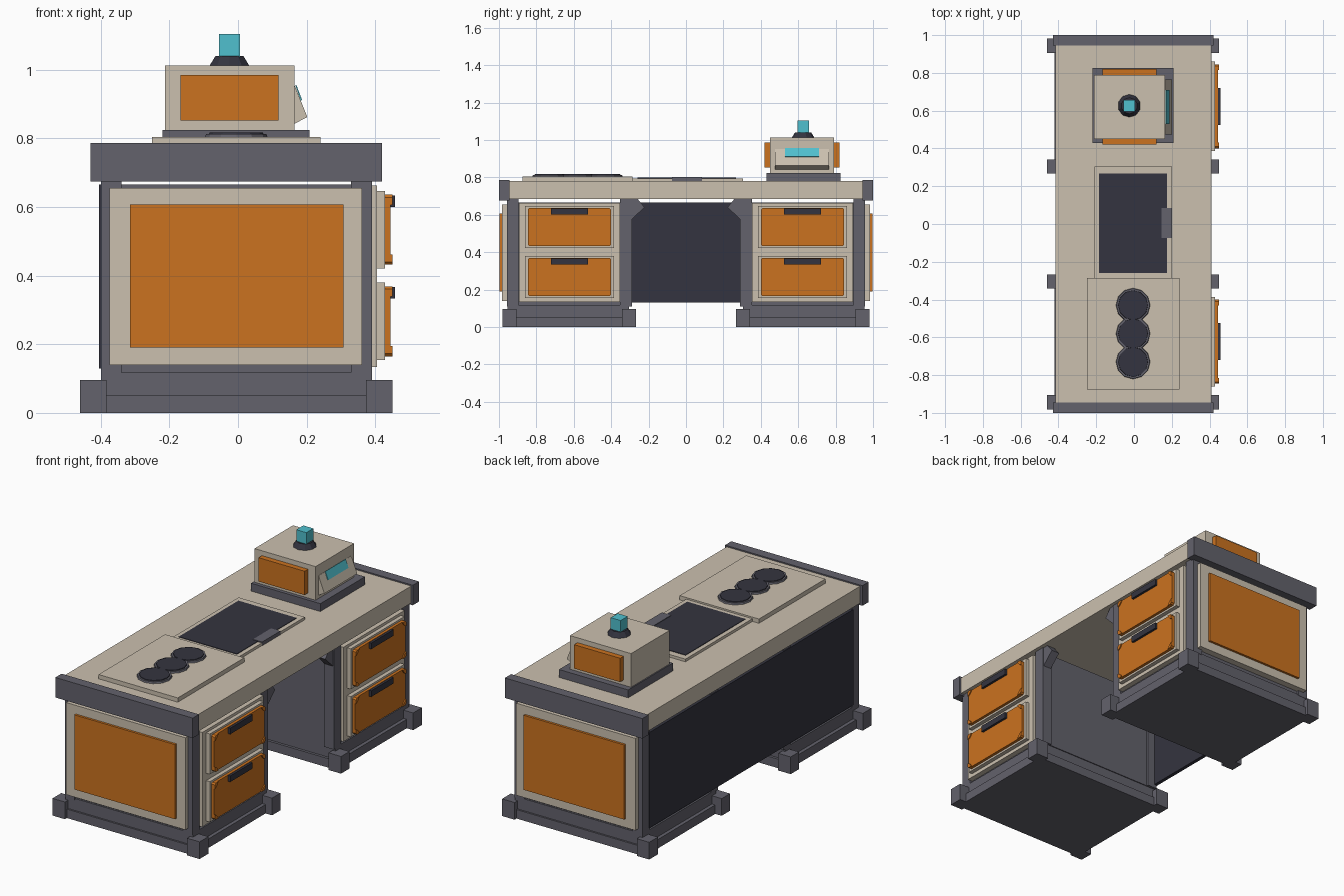
import bpy, bmesh
from math import radians
from mathutils import Matrix

if "Cube" in bpy.data.objects:
    bpy.data.objects.remove(bpy.data.objects["Cube"], do_unlink=True)


def material(name, rgb):
    m = bpy.data.materials.new(name)
    m.use_nodes = True
    m.diffuse_color = (*rgb, 1)
    m.node_tree.nodes["Principled BSDF"].inputs["Base Color"].default_value = (*rgb, 1)
    return m


CREAM = material("cream", (0.60, 0.53, 0.43))
ORANGE = material("orange", (0.60, 0.17, 0.014))
GRAY = material("steel gray", (0.125, 0.122, 0.15))
DARK = material("dark slate", (0.034, 0.034, 0.05))
CYAN = material("cyan", (0.08, 0.53, 0.62))


def finish(name, bm, mat):
    bmesh.ops.recalc_face_normals(bm, faces=bm.faces)
    me = bpy.data.meshes.new(name)
    bm.to_mesh(me)
    bm.free()
    me.materials.append(mat)
    ob = bpy.data.objects.new(name, me)
    bpy.context.collection.objects.link(ob)
    return ob


def box(name, mat, x, y, z):
    """Box from (low, high) pairs on each axis."""
    bm = bmesh.new()
    bmesh.ops.create_cube(bm, size=1)
    for v in bm.verts:
        v.co = [sum(r) / 2 + c * (r[1] - r[0]) for r, c in zip((x, y, z), v.co)]
    return finish(name, bm, mat)


def prism(name, mat, points, axis, low, high):
    """Extrude a profile along x (points are y, z) or along y (points are x, z)."""
    bm = bmesh.new()
    place = (lambda p: (low, *p)) if axis == "x" else (lambda p: (p[0], low, p[1]))
    face = bm.faces.new([bm.verts.new(place(p)) for p in points])
    out = bmesh.ops.extrude_face_region(bm, geom=[face])["geom"]
    step = (high - low, 0, 0) if axis == "x" else (0, high - low, 0)
    bmesh.ops.translate(bm, vec=step, verts=[g for g in out if isinstance(g, bmesh.types.BMVert)])
    return finish(name, bm, mat)


def disc(name, mat, x, y, z, r1, r2, sides=12):
    bm = bmesh.new()
    bmesh.ops.create_cone(bm, cap_ends=True, segments=sides, radius1=r1, radius2=r2,
                          depth=z[1] - z[0],
                          matrix=Matrix.Translation((x, y, sum(z) / 2)))
    return finish(name, bm, mat)


def span(s, a, b):
    """A y range, mirrored for the other end of the desk."""
    return tuple(sorted((s * a, s * b)))


# Desktop, end caps and rear panel
box("desktop", CREAM, (-0.415, 0.41), (-0.95, 0.95), (0.685, 0.78))
box("rear_panel", DARK, (-0.405, -0.385), (-0.9, 0.9), (0.13, 0.665))

for s, side in ((-1, "front"), (1, "back")):
    box(side + "_end_cap", GRAY, (-0.43, 0.42), span(s, 0.945, 1.0), (0.675, 0.787))

    # Plinth with corner feet
    box(side + "_plinth_rail", GRAY, (-0.42, 0.41), span(s, 0.29, 0.965), (0, 0.05))
    box(side + "_plinth", GRAY, (-0.40, 0.39), span(s, 0.305, 0.955), (0.04, 0.117))
    for x in ((-0.46, -0.383), (0.373, 0.45)):
        for y in ((0.905, 0.982), (0.268, 0.342)):
            box(side + "_foot", GRAY, x, span(s, *y), (0, 0.096))

    # Pedestal body and corner posts
    box(side + "_pedestal", GRAY, (-0.39, 0.375), span(s, 0.30, 0.945), (0.11, 0.665))
    for x in ((-0.40, -0.34), (0.33, 0.39)):
        for y in ((0.895, 0.957), (0.29, 0.352)):
            box(side + "_post", GRAY, x, span(s, *y), (0.11, 0.686))

    # End panel
    box(side + "_end_panel", CREAM, (-0.375, 0.362), span(s, 0.94, 0.983), (0.14, 0.655))
    box(side + "_end_inlay", ORANGE, (-0.315, 0.307), span(s, 0.98, 0.996), (0.19, 0.607))

    # Brace in the kneehole corner
    brace = [(0.295, 0.57), (0.222, 0.64), (0.26, 0.686), (0.295, 0.686)]
    prism(side + "_brace", GRAY, [(s * y, z) for y, z in brace], "x", 0.335, 0.385)

    # Drawers
    box(side + "_drawer_surround", CREAM, (0.36, 0.405), span(s, 0.353, 0.894), (0.134, 0.662))
    for zc in (0.267, 0.534):
        box(side + "_drawer_bezel", CREAM, (0.40, 0.428), span(s, 0.386, 0.86),
            (zc - 0.113, zc + 0.113))
        w, h, c, yc = 0.222, 0.102, 0.02, s * 0.623
        corners = [(-w + c, -h), (w - c, -h), (w, -h + c), (w, h - c),
                   (w - c, h), (-w + c, h), (-w, h - c), (-w, -h + c)]
        prism(side + "_drawer_face", ORANGE, [(yc + y, zc + z) for y, z in corners],
              "x", 0.425, 0.444)
        for sy in (-1, 1):
            for sz in (-1, 1):
                clip = [(w - 0.03, h), (w - 0.008, h), (w, h - 0.008),
                        (w, h - 0.03), (w - 0.012, h - 0.024), (w - 0.024, h - 0.012)]
                prism(side + "_drawer_corner", ORANGE,
                      [(yc + sy * y, zc + sz * z) for y, z in clip], "x", 0.425, 0.45)
        box(side + "_drawer_handle", DARK, (0.43, 0.457), (yc - 0.098, yc + 0.098),
            (zc + 0.066, zc + 0.1))

# Burner pad with three round plates
box("burner_pad", CREAM, (-0.25, 0.24), (-0.875, -0.287), (0.775, 0.804))
for y in (-0.73, -0.58, -0.43):
    disc("burner_rim", GRAY, -0.005, y, (0.80, 0.813), 0.092, 0.088)
    disc("burner_plate", DARK, -0.005, y, (0.81, 0.817), 0.08, 0.078)

# Sunken screen pad with latch
box("screen_pad", CREAM, (-0.21, 0.20), (-0.288, 0.305), (0.775, 0.795))
box("screen", DARK, (-0.185, 0.175), (-0.26, 0.268), (0.79, 0.798))
box("screen_latch", GRAY, (0.145, 0.202), (-0.075, 0.085), (0.777, 0.801))

# Console
box("console_base", GRAY, (-0.22, 0.208), (0.43, 0.825), (0.775, 0.824))
box("console_body", CREAM, (-0.213, 0.165), (0.45, 0.79), (0.82, 1.012))
for name, y in (("front", (0.42, 0.455)), ("back", (0.785, 0.82))):
    box("console_" + name + "_panel", ORANGE, (-0.167, 0.118), y, (0.852, 0.985))
prism("console_display_hood", CREAM, [(0.16, 0.952), (0.166, 0.952), (0.202, 0.862),
                                      (0.165, 0.843), (0.16, 0.843)], "y", 0.475, 0.765)
prism("console_display", CYAN, [(0.167, 0.955), (0.170, 0.956), (0.187, 0.912),
                                (0.183, 0.910)], "y", 0.53, 0.71)

# Beacon
disc("beacon_collar", DARK, -0.025, 0.626, (1.01, 1.04), 0.062, 0.043, 10)
box("beacon_lamp", CYAN, (-0.056, 0.006), (0.595, 0.657), (1.035, 1.104))
